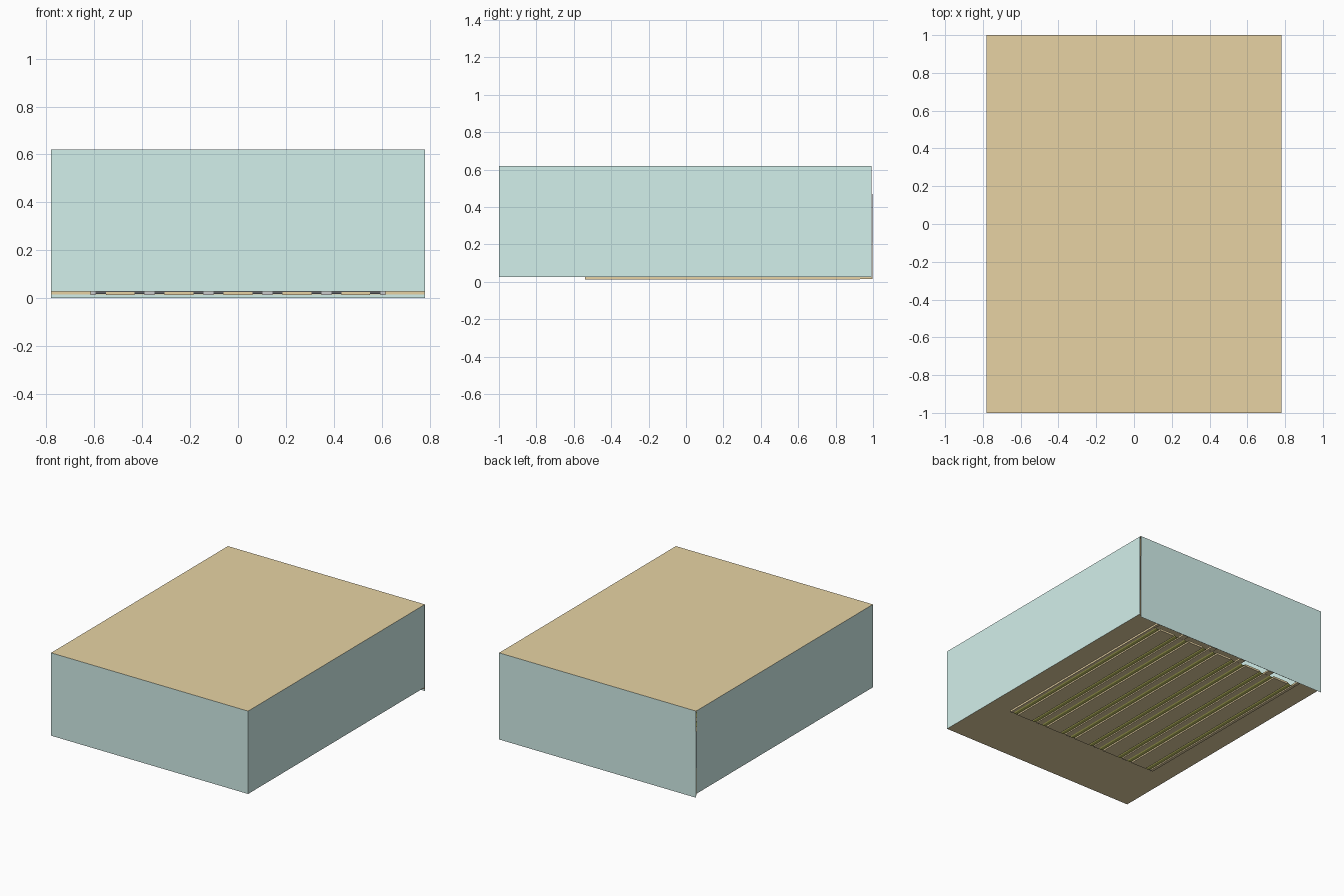
import bpy, math

if "Cube" in bpy.data.objects:
    bpy.data.objects.remove(bpy.data.objects["Cube"])

W, L, H, F = 0.78, 1.0, 0.62, 0.027      # half width, half length, roof, floor height
Y0, Y1 = -0.54, 0.93                     # lane start and end
PITCH = 0.246
CENTRES = [PITCH * i for i in range(-2, 3)]
EDGE = 2.5 * PITCH


def material(name, rgb):
    m = bpy.data.materials.new(name)
    m.diffuse_color = (*rgb, 1)
    m.use_nodes = True
    m.node_tree.nodes["Principled BSDF"].inputs["Base Color"].default_value = m.diffuse_color
    return m


WOOD = material("wood", (0.80, 0.65, 0.37))
MINT = material("mint", (0.65, 0.87, 0.83))
OLIVE = material("olive", (0.55, 0.55, 0.13))
DARK = material("dark", (0.12, 0.12, 0.13))


def mesh(name, verts, faces, mat=None):
    me = bpy.data.meshes.new(name)
    me.from_pydata(verts, [], faces)
    ob = bpy.data.objects.new(name, me)
    bpy.context.collection.objects.link(ob)
    if mat:
        me.materials.append(mat)
    return ob


def sheet(name, x0, x1, y0, y1, z, mat):
    return mesh(name, [(x0, y0, z), (x1, y0, z), (x1, y1, z), (x0, y1, z)], [(0, 1, 2, 3)], mat)


def wall(name, a, b, z0, z1, mat):
    return mesh(name, [(*a, z0), (*b, z0), (*b, z1), (*a, z1)], [(0, 1, 2, 3)], mat)


def box(name, x0, x1, y0, y1, z0, z1, mat=None):
    v = [(x, y, z) for z in (z0, z1) for x, y in ((x0, y0), (x1, y0), (x1, y1), (x0, y1))]
    f = [(3, 2, 1, 0), (4, 5, 6, 7), (0, 1, 5, 4), (1, 2, 6, 5), (2, 3, 7, 6), (3, 0, 4, 7)]
    return mesh(name, v, f, mat)


# Thin shell: ceiling and four walls; the back wall reaches the ground
sheet("ceiling", -W, W, -L, L, H, WOOD)
wall("front_wall", (-W, -L), (W, -L), F, H, MINT)
wall("back_wall", (W, L), (-W, L), 0, H, MINT)
wall("right_wall", (W, -L), (W, 0.993), F, H, MINT)
wall("left_wall", (-W, 0.993), (-W, -L), F, H, MINT)

# Approach floor split along the lane boundaries, and side floors
cuts = [-W] + [PITCH * (i - 2.5) for i in range(6)] + [W]
for a, b in zip(cuts, cuts[1:]):
    sheet("approach_floor", a, b, -L, Y0, F, WOOD)
for s in (-1, 1):
    a, b = sorted((s * EDGE, s * W))
    sheet("side_floor", a, b, Y0, L, F, WOOD)

# Lanes with rounded gutters either side
for c in CENTRES:
    box("lane", c - 0.06, c + 0.06, Y0, Y1, 0.012, 0.026, WOOD)
    wall("lane_end", (c - 0.102, Y0), (c + 0.102, Y0), 0.018, F, DARK)
    for s in (-1, 1):
        n, mid = 6, c + s * 0.081
        prof = [(mid - 0.021 * math.cos(math.pi * i / n),
                 F - 0.014 * math.sin(math.pi * i / n)) for i in range(n + 1)]
        v = [(x, y, z) for y in (Y0, Y1) for x, z in prof]
        mesh("gutter", v, [(i, i + 1, i + n + 2, i + n + 1) for i in range(n)], OLIVE)
    # pit lip behind the open pit
    sheet("pit_lip", c - 0.102, c + 0.102, 0.975, L, 0.018, WOOD)

# Dividers between the lanes, running to the back wall
for i in range(6):
    x = PITCH * (i - 2.5)
    a, b = max(x - 0.021, -EDGE), min(x + 0.021, EDGE)
    box("divider", a, b, Y0, Y1, 0.014, F, WOOD)
    wall("divider_end", (a, Y0 - 0.001), (b, Y0 - 0.001), 0.014, F, None)
    box("divider_tail", a, b, Y1, 0.998, 0.015, F, WOOD)

# Panels against the back wall
box("pin_mask", -W + 0.002, W - 0.002, 0.994, 0.998, 0.21, 0.47, DARK)
box("back_panel", -W + 0.002, W - 0.002, 0.994, 0.998, 0.015, 0.21, WOOD)
